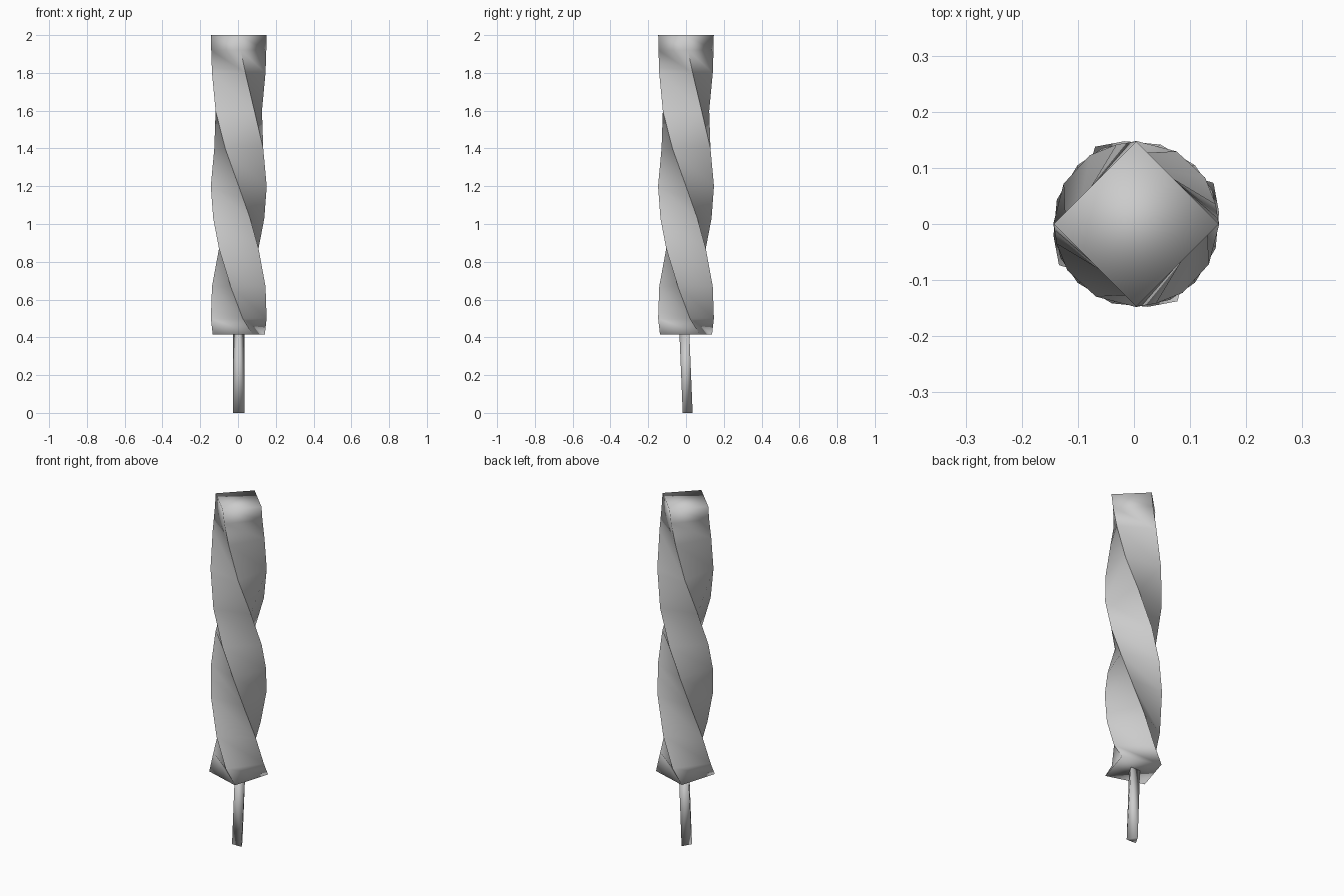
import bpy, bmesh
from math import radians, cos, sin, pi

if "Cube" in bpy.data.objects:
    bpy.data.objects.remove(bpy.data.objects["Cube"])

SHIFT = 0.004  # the shaft axis sits slightly right of centre


def ring(n, r, z, turn):
    return [(SHIFT + r * cos(turn + 2 * pi * i / n), r * sin(turn + 2 * pi * i / n), z)
            for i in range(n)]


def loft(name, rings, sharp_levels, convex_rows):
    """Skin a capped smooth solid; corner edges stay sharp on the first levels.
    Twisted quads fold outward on convex_rows and inward elsewhere."""
    bm = bmesh.new()
    loops = [[bm.verts.new(p) for p in r] for r in rings]
    n = len(loops[0])
    for row, (a, b) in enumerate(zip(loops, loops[1:])):
        for i in range(n):
            j = (i + 1) % n
            if row in convex_rows:
                tris = (a[i], a[j], b[j]), (a[i], b[j], b[i])
            else:
                tris = (a[i], a[j], b[i]), (a[j], b[j], b[i])
            for t in tris:
                bm.faces.new(t)
    bm.faces.new(loops[0])
    bm.faces.new(loops[-1])
    bmesh.ops.recalc_face_normals(bm, faces=bm.faces)
    for f in bm.faces:
        f.smooth = True
    for k in range(sharp_levels):
        for v, w in zip(loops[k], loops[k + 1]):
            bm.edges.get((v, w)).smooth = False
    mesh = bpy.data.meshes.new(name)
    bm.to_mesh(mesh)
    bm.free()
    obj = bpy.data.objects.new(name, mesh)
    bpy.context.collection.objects.link(obj)
    return obj


# Twisted square body: height, twist in degrees, corner radius
levels = [(0.415, 208, 0.156), (0.5, 188, 0.149), (0.67, 163, 0.148),
          (0.87, 135, 0.148), (1.03, 114, 0.148), (1.2, 90, 0.148),
          (1.4, 61, 0.148), (1.6, 34, 0.148), (1.8, 14, 0.146),
          (1.92, 4, 0.146), (2.0, 0, 0.147)]
loft("twisted_body", [ring(4, r, z, radians(t)) for z, t, r in levels],
     len(levels) - 2, {6})

# Three-sided stick, twisted a sixth of a turn along its length
loft("stick", [ring(3, 0.035, 0.0, radians(90)), ring(3, 0.035, 0.42, radians(30))], 0, {0})
